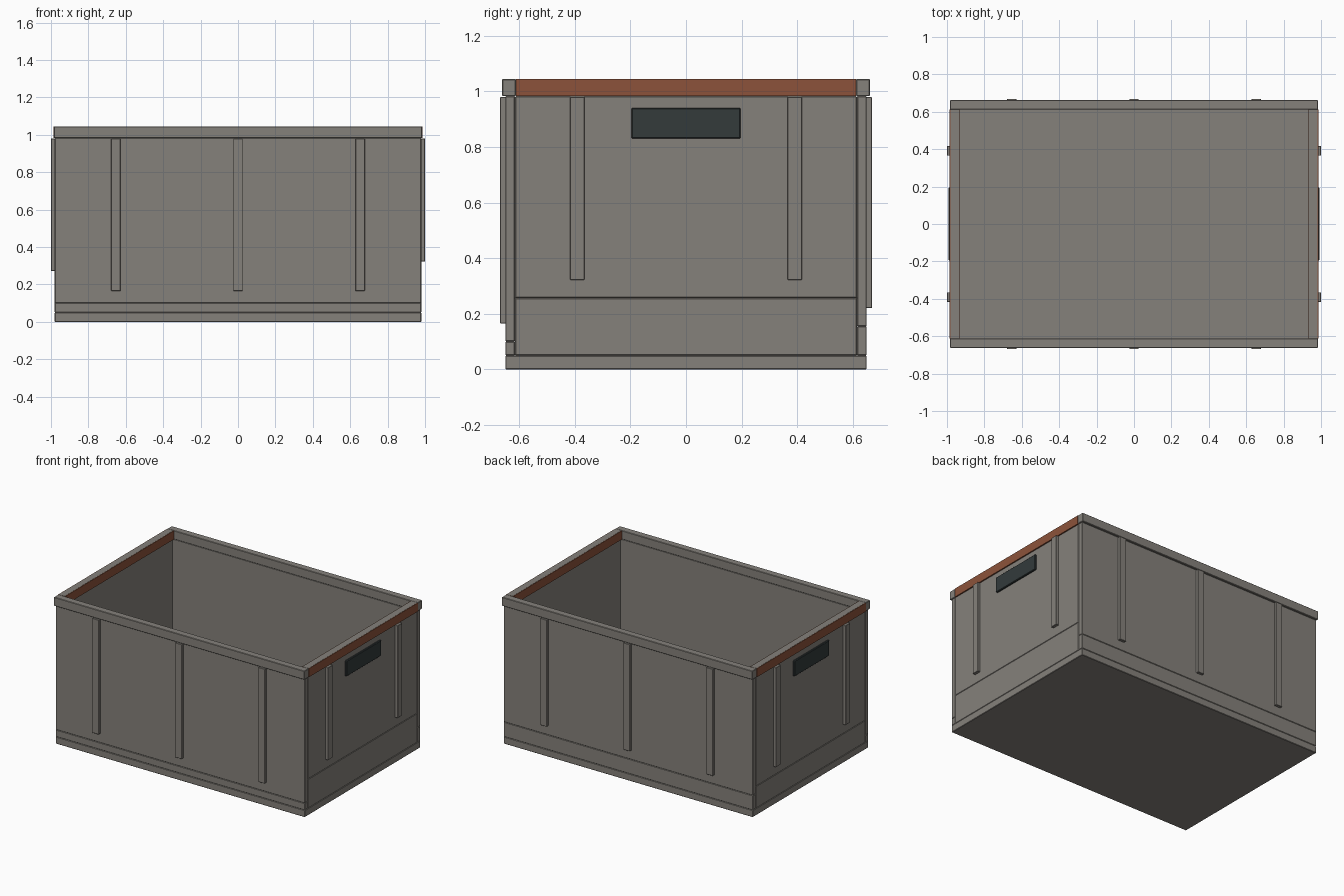
import bpy

if "Cube" in bpy.data.objects:
    bpy.data.objects.remove(bpy.data.objects["Cube"])


def material(name, rgb):
    m = bpy.data.materials.new(name)
    m.diffuse_color = (*rgb, 1)
    m.use_nodes = True
    m.node_tree.nodes["Principled BSDF"].inputs["Base Color"].default_value = m.diffuse_color
    return m


GREY = material("warm_grey", (0.235, 0.22, 0.198))
RUST = material("rust_orange", (0.262, 0.086, 0.043))
DARK = material("dark_slate", (0.033, 0.043, 0.044))


def box(name, x, y, z, mat=GREY, bevel=0.003):
    """Box from (min, max) ranges with softly chamfered edges."""
    bpy.ops.mesh.primitive_cube_add(
        size=1, location=[(min(r) + max(r)) / 2 for r in (x, y, z)])
    ob = bpy.context.object
    ob.name = name
    ob.scale = [max(r) - min(r) for r in (x, y, z)]
    bpy.ops.object.transform_apply(location=False, rotation=False, scale=True)
    ob.data.materials.append(mat)
    if bevel:
        mod = ob.modifiers.new("edge_bevel", 'BEVEL')
        mod.width = bevel
        mod.segments = 1
    return ob


X, Y = 0.98, 0.65          # outer half sizes
T = 0.035                  # wall thickness
FLOOR, TOP = 0.05, 0.983   # floor top and wall top
RIM = 1.045

# Floor slab
box("floor", (-X, X), (-Y, Y), (0, FLOOR))

# Long walls: lower band, upper panel, ribs and rim
for side, s, split in (("front", -1, 0.10), ("back", 1, 0.155)):
    y = (s * (Y - T), s * Y)
    box(side + "_lower_band", (-X, X), y, (FLOOR, split))
    box(side + "_wall", (-X, X), y, (split, TOP))
    box(side + "_rim", (-0.985, 0.985), (s * 0.612, s * 0.662), (TOP, RIM))
    for i, cx in enumerate((-0.653, 0, 0.653)):
        box(f"{side}_rib_{i}", (cx - 0.025, cx + 0.025),
            (s * (Y - 0.003), s * 0.669), (split + 0.065, 0.98), bevel=0.002)

# End walls: lower band, upper panel, ribs, two-tone rim and hand grip
for side, s, split in (("left", -1, 0.207), ("right", 1, 0.257)):
    x = (s * (X - T), s * X)
    y = (T - Y, Y - T)
    box(side + "_lower_band", x, y, (FLOOR, split))
    box(side + "_wall", x, y, (split, TOP))
    box(side + "_rim_trim", (s * 0.932, s * 0.986), (-0.612, 0.612),
        (TOP, RIM - 0.001), RUST, 0)
    box(side + "_rim_core", (s * 0.936, s * 0.982), (-0.612, 0.612),
        (TOP + 0.01, RIM), GREY, 0)
    for i, cy in enumerate((-0.391, 0.391)):
        box(f"{side}_rib_{i}", (s * (X - 0.003), s * 1.0),
            (cy - 0.026, cy + 0.026), (split + 0.065, 0.98), bevel=0.002)
    box(side + "_hand_grip", (s * (X - 0.005), s * 0.992),
        (-0.196, 0.196), (0.83, 0.941), DARK, 0.004)
